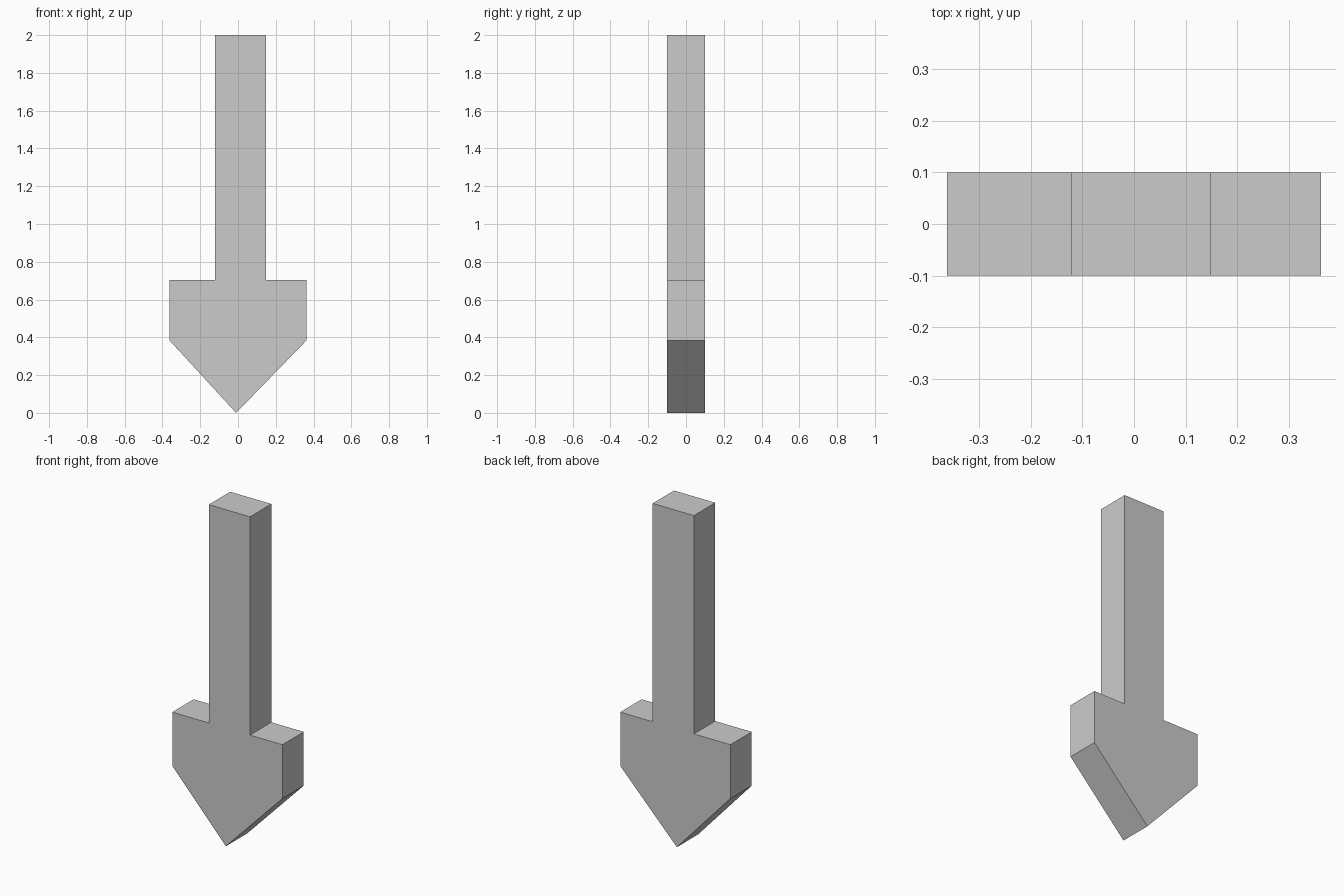
import bpy, bmesh

if "Cube" in bpy.data.objects:
    bpy.data.objects.remove(bpy.data.objects["Cube"])

HALF_DEPTH = 0.1

# Arrow outline in the x-z plane, starting at the tip
outline = [(-0.01, 0), (0.362, 0.383), (0.362, 0.703), (0.149, 0.703), (0.149, 2.0),
           (-0.122, 2.0), (-0.122, 0.703), (-0.362, 0.703), (-0.362, 0.383)]


def extrude_profile(name, points, half_depth):
    bm = bmesh.new()
    face = bm.faces.new([bm.verts.new((x, -half_depth, z)) for x, z in points])
    result = bmesh.ops.extrude_face_region(bm, geom=[face], use_keep_orig=True)
    verts = [g for g in result["geom"] if isinstance(g, bmesh.types.BMVert)]
    bmesh.ops.translate(bm, verts=verts, vec=(0, 2 * half_depth, 0))
    bmesh.ops.recalc_face_normals(bm, faces=bm.faces)
    mesh = bpy.data.meshes.new(name)
    bm.to_mesh(mesh)
    bm.free()
    obj = bpy.data.objects.new(name, mesh)
    bpy.context.collection.objects.link(obj)
    return obj


# Downward arrow: slim shaft and pointed head in one solid
extrude_profile("down_arrow", outline, HALF_DEPTH)
